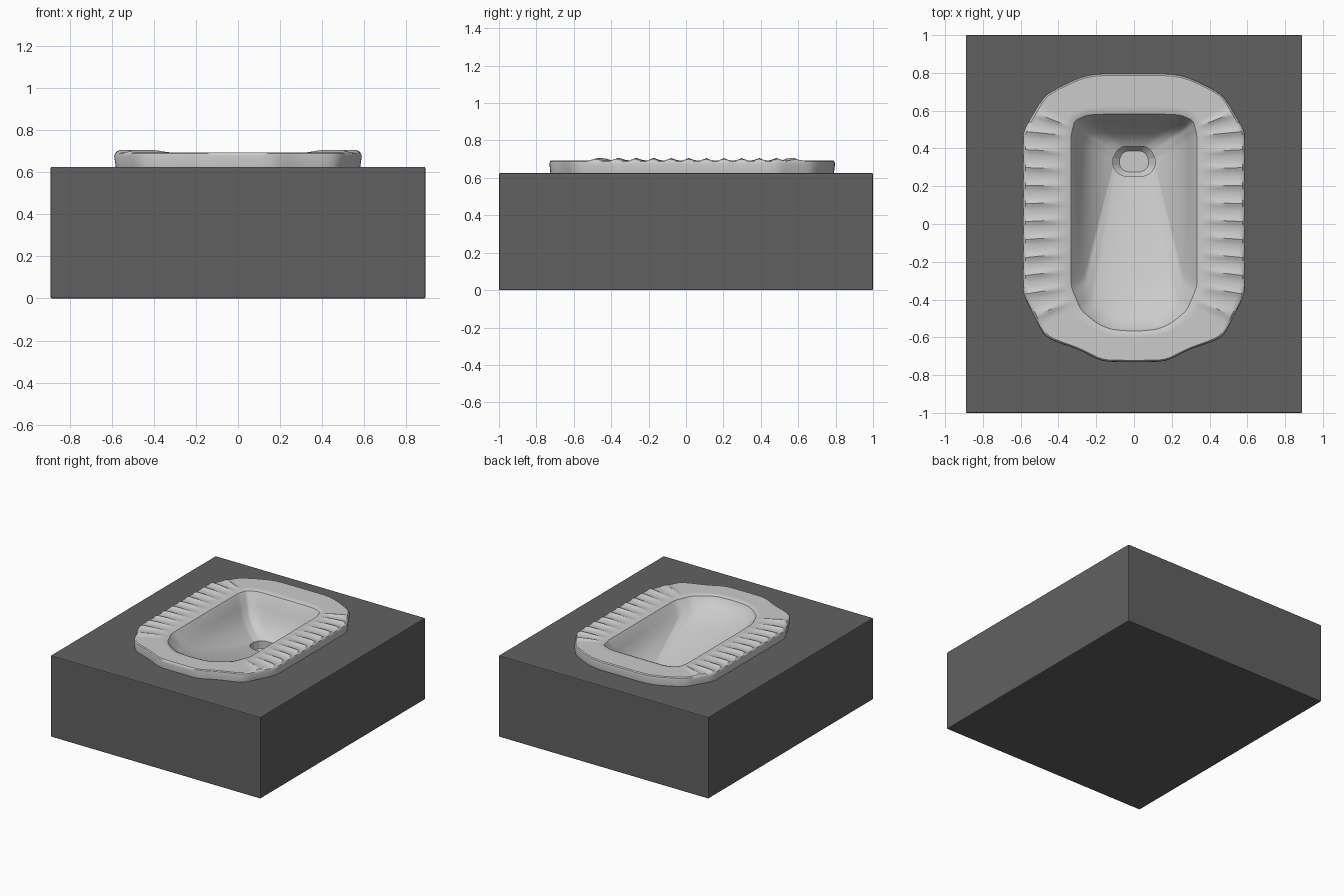
import bpy, bmesh
from mathutils import Vector

if "Cube" in bpy.data.objects:
    bpy.data.objects.remove(bpy.data.objects["Cube"])

# Half outlines, front centre to back centre (matching key points)
OUTER = [(0, -.73), (.17, -.73), (.29, -.665), (.47, -.605), (.588, -.37),
         (.588, .49), (.47, .69), (.25, .797), (0, .797)]
INNER = [(0, -.56), (.12, -.55), (.19, -.52), (.27, -.45), (.32, -.33),
         (.32, .47), (.305, .54), (.24, .57), (0, .57)]
CREASE = [(0, -.505), (.08, -.498), (.15, -.468), (.22, -.41), (.262, -.30),
          (.262, .43), (.245, .49), (.19, .51), (0, .51)]
DRAIN = [(0, .25), (.05, .253), (.08, .265), (.1, .285), (.11, .31),
         (.11, .35), (.09, .39), (.06, .41), (0, .41)]
SUBS = [6, 6, 6, 12, 54, 12, 6, 6]
RIB = [1, .4, 0, 0, 0, .4]


def outline(keys, passes=4):
    """Closed, corner-softened loop from a mirrored half outline."""
    half = []
    for a, b, n in zip(keys, keys[1:], SUBS):
        half += [Vector(a).lerp(Vector(b), i / n) for i in range(n)]
    half.append(Vector(keys[-1]))
    pts = half + [Vector((-p.x, p.y)) for p in half[-2:0:-1]]
    for _ in range(passes):
        pts = [(pts[i - 1] + 2 * p + pts[(i + 1) % len(pts)]) / 4 for i, p in enumerate(pts)]
    return pts


def blend(a, b, t):
    return [p.lerp(q, t) for p, q in zip(a, b)]


def level(pts, z):
    return [Vector((p.x, p.y, z)) for p in pts]


def loft(name, rings, cap_start=False, cap_end=True):
    bm = bmesh.new()
    loops = [[bm.verts.new(p) for p in r] for r in rings]
    n = len(loops[0])
    for a, b in zip(loops, loops[1:]):
        for i in range(n):
            j = (i + 1) % n
            bm.faces.new((a[i], a[j], b[j], b[i]))
    if cap_start:
        bm.faces.new(loops[0][::-1])
    if cap_end:
        bm.faces.new(loops[-1])
    bmesh.ops.recalc_face_normals(bm, faces=bm.faces)
    me = bpy.data.meshes.new(name)
    bm.to_mesh(me)
    bm.free()
    ob = bpy.data.objects.new(name, me)
    bpy.context.collection.objects.link(ob)
    return ob


def material(name, v):
    m = bpy.data.materials.new(name)
    m.diffuse_color = (v, v, v, 1)
    m.use_nodes = True
    m.node_tree.nodes["Principled BSDF"].inputs["Base Color"].default_value = m.diffuse_color
    return m


outer, inner, crease, drain = map(outline, (OUTER, INNER, CREASE, DRAIN))
TOP = .694

# Outer skirt with a rounded top edge
rings = [level(blend(outer, inner, .03), .62), level(outer, .675),
         level(blend(outer, inner, .015), .688)]

# Flat rim with raised foot-grip ribs along both sides
for t, h in [(.05, .5), (.12, 1), (.35, 1), (.6, .8), (.75, .3), (.85, 0)]:
    ring = level(blend(outer, inner, t), TOP)
    for i, p in enumerate(ring):
        k = min(i, len(ring) - i)
        if 20 <= k <= 94:
            p.z += .012 * h * RIB[k % 6]
    rings.append(ring)

# Rounded lip and inner wall down to the tilted bowl edge
rings += [level(blend(outer, inner, .95), .686), level(inner, .668)]
edge = [Vector((p.x, p.y, .617 - .091 * (p.y + .5))) for p in crease]
rings += [[p.lerp(q, .5) for p, q in zip(rings[-1], edge)], edge]

# Bowl floor sloping to the drain, then the drain cup
sink = level(drain, .42)
for t in (.25, .5, .75, 1):
    ring = [p.lerp(q, t) for p, q in zip(edge, sink)]
    for p in ring:
        p.z -= .06 * t * (1 - t)
    rings.append(ring)
rings += [level(drain, .36), level(blend(drain, [Vector((0, .33))] * len(drain), .3), .33)]
pan = loft("squat_pan", rings)

# Plinth block with a recess for the bowl
bpy.ops.mesh.primitive_cube_add(size=1, location=(0, 0, .3125))
block = bpy.context.object
block.name = "plinth_block"
block.scale = (1.78, 2, .625)
bpy.ops.object.transform_apply(location=False, scale=True)
block.data.materials.append(material("dark_grey", .12))
bev = block.modifiers.new("soft_edges", 'BEVEL')
bev.width, bev.segments = .006, 2
hole = blend(outer, inner, .75)
cutter = loft("recess_cutter", [level(hole, .28), level(hole, .8)], True, True)
cutter.hide_render = True
cutter.hide_set(True)
cut = block.modifiers.new("recess", 'BOOLEAN')
cut.object = cutter
cut.operation = 'DIFFERENCE'

# Smooth shading on the ceramic
bpy.ops.object.select_all(action='DESELECT')
pan.select_set(True)
bpy.context.view_layer.objects.active = pan
bpy.ops.object.shade_smooth_by_angle(angle=.6)
